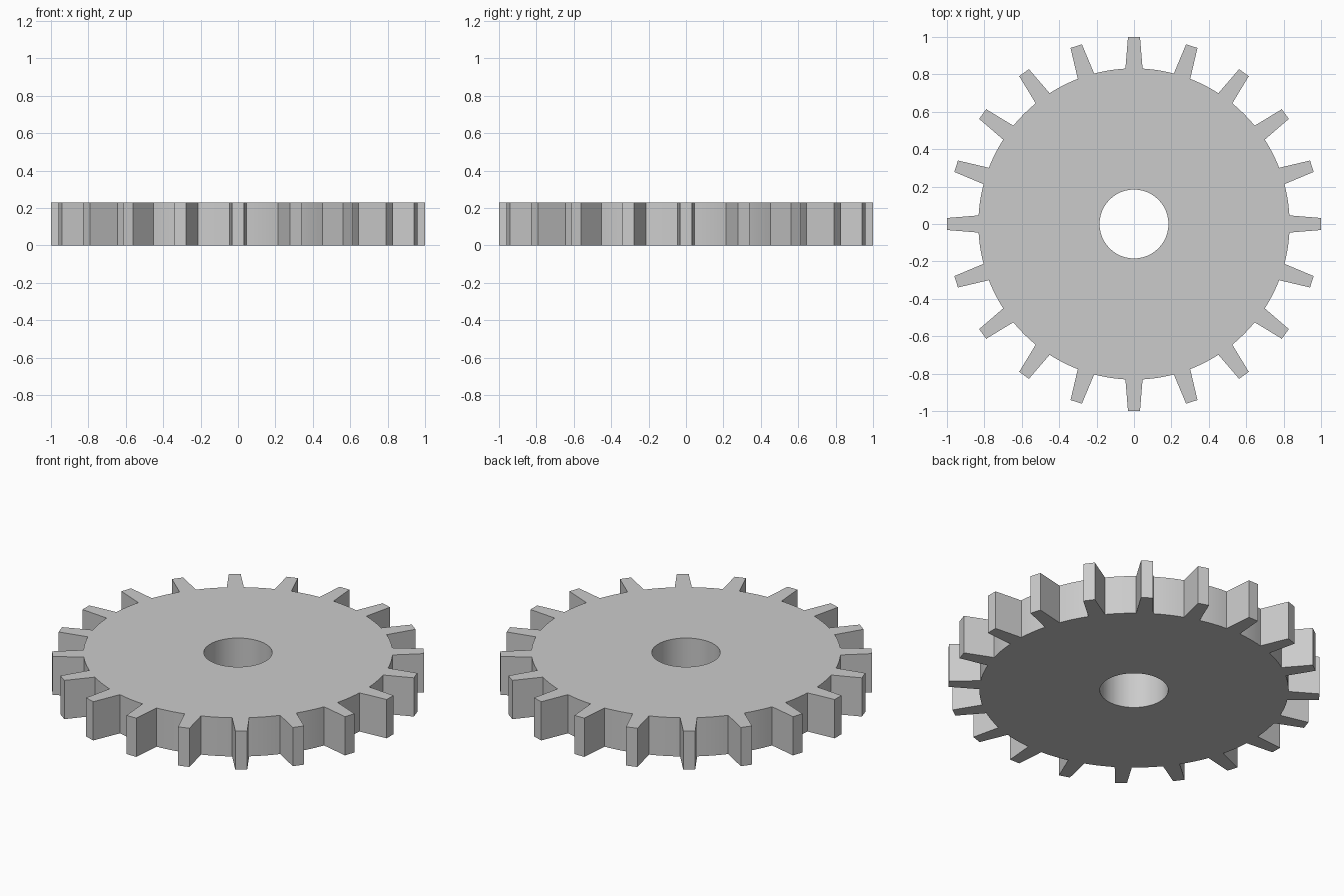
import bpy, bmesh
from math import pi, sin, cos, asin, hypot, atan2

if "Cube" in bpy.data.objects:
    bpy.data.objects.remove(bpy.data.objects["Cube"])

TEETH = 20
TIP_R, ROOT_R, BORE_R, HEIGHT = 1.0, 0.832, 0.184, 0.23
ROOT_HALF, TIP_HALF = 0.046, 0.032   # half widths of a tooth
GAP_STEPS = 6                        # arc segments between teeth

bm = bmesh.new()


def polar(radius, angle):
    return bm.verts.new((radius * cos(angle), radius * sin(angle), 0))


# Rim and bore points share the same angles
pitch = 2 * pi / TEETH
half = asin(ROOT_HALF / ROOT_R)
angles = []
for i in range(TEETH):
    for k in range(GAP_STEPS + 1):
        angles.append(i * pitch + half + (pitch - 2 * half) * k / GAP_STEPS)
rim = [polar(ROOT_R, a) for a in angles]
bore = [polar(BORE_R, a) for a in angles]

# Disc with round bore
n = len(angles)
for i in range(n):
    j = (i + 1) % n
    bm.faces.new((bore[i], rim[i], rim[j], bore[j]))

# Tapered teeth with flat tips
tip_r, tip_a = hypot(TIP_R, TIP_HALF), atan2(TIP_HALF, TIP_R)
for i in range(TEETH):
    left = rim[i * (GAP_STEPS + 1)]
    right = rim[i * (GAP_STEPS + 1) - 1]
    bm.faces.new((right, polar(tip_r, i * pitch - tip_a),
                  polar(tip_r, i * pitch + tip_a), left))

# Thickness
result = bmesh.ops.extrude_face_region(bm, geom=bm.faces[:], use_keep_orig=True)
top = [g for g in result["geom"] if isinstance(g, bmesh.types.BMVert)]
bmesh.ops.translate(bm, verts=top, vec=(0, 0, HEIGHT))
bmesh.ops.recalc_face_normals(bm, faces=bm.faces[:])

mesh = bpy.data.meshes.new("gear")
bm.to_mesh(mesh)
bm.free()
gear = bpy.data.objects.new("gear", mesh)
bpy.context.collection.objects.link(gear)

# Smooth bore and rim arcs, crisp tooth edges
bpy.context.view_layer.objects.active = gear
gear.select_set(True)
bpy.ops.object.shade_smooth_by_angle(angle=pi / 6)
